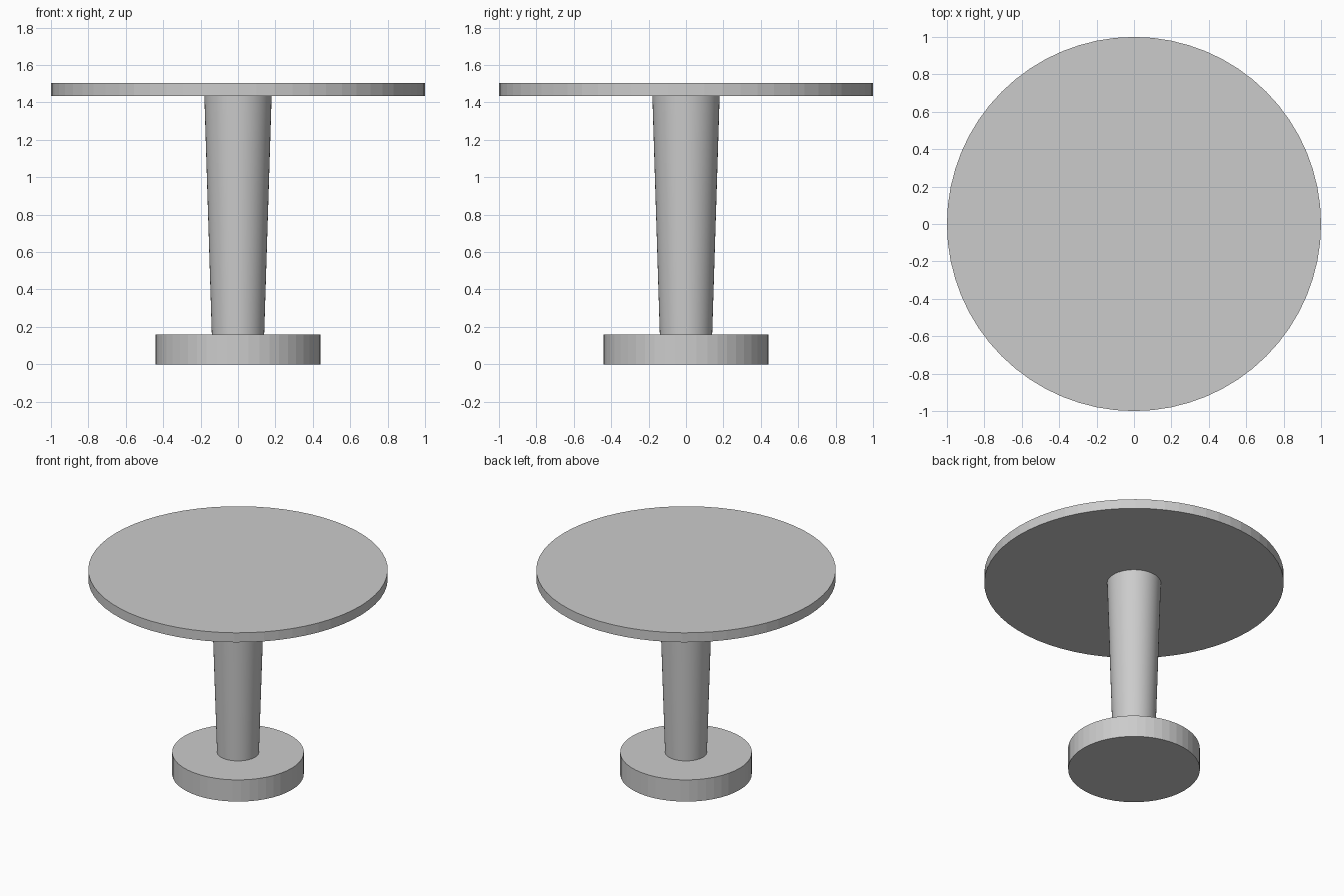
import bpy
import math

cube = bpy.data.objects.get("Cube")
if cube:
    bpy.data.objects.remove(cube, do_unlink=True)

GREY = (0.6, 0.6, 0.6, 1.0)
grey = bpy.data.materials.new("plain grey")
grey.use_nodes = True
grey.diffuse_color = GREY
grey.node_tree.nodes["Principled BSDF"].inputs["Base Color"].default_value = GREY


def round_part(name, r_bottom, r_top, z_bottom, z_top, sides, smooth=False):
    """Upright capped cylinder or cone between two heights."""
    bpy.ops.mesh.primitive_cone_add(
        vertices=sides, radius1=r_bottom, radius2=r_top,
        depth=z_top - z_bottom, location=(0, 0, (z_bottom + z_top) / 2))
    part = bpy.context.object
    part.name = name
    part.data.materials.append(grey)
    if smooth:
        bpy.ops.object.shade_smooth_by_angle(angle=math.radians(30))
    return part


# Round foot, tapered column widening upward, and thin round top
round_part("base", 0.44, 0.44, 0.0, 0.16, 48)
round_part("column", 0.14, 0.18, 0.16, 1.435, 48, smooth=True)
round_part("table_top", 1.0, 1.0, 1.435, 1.505, 64)
